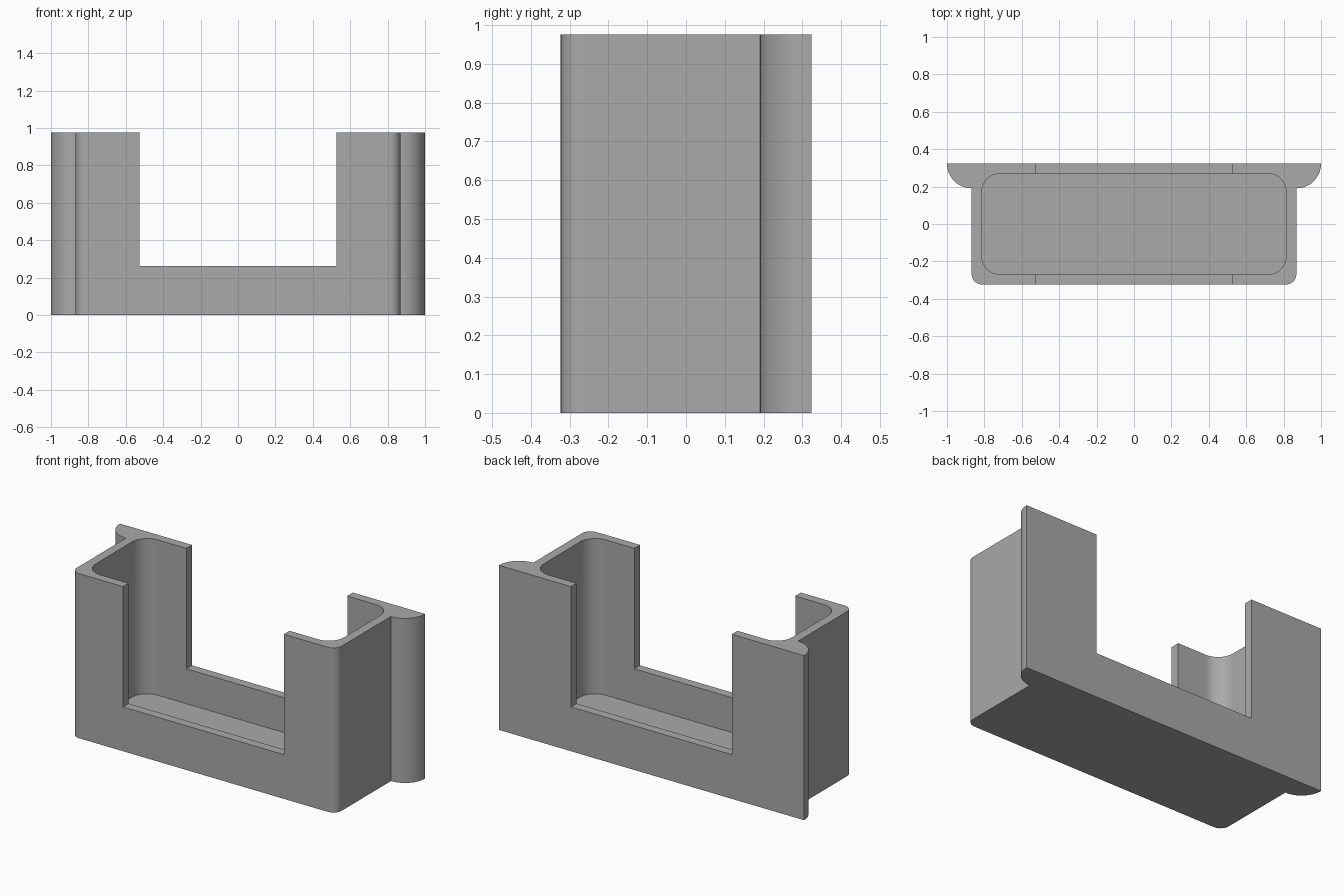
import bpy, bmesh
from math import sin, cos, radians

if "Cube" in bpy.data.objects:
    bpy.data.objects.remove(bpy.data.objects["Cube"])

HEIGHT, FLOOR = 0.975, 0.055
HALF_X, HALF_Y = 0.868, 0.323      # outer body
IN_X, IN_Y = 0.814, 0.27           # inner cavity
FLANGE = 0.132                     # flange reach and radius


def arc(cx, cy, r, a0, a1, n=12):
    angles = [radians(a0 + (a1 - a0) * i / n) for i in range(n + 1)]
    return [(cx + r * cos(a), cy + r * sin(a)) for a in angles]


def prism(name, outline, z0, z1):
    """Extrude a closed counter-clockwise xy outline from z0 to z1."""
    bm = bmesh.new()
    base = bm.faces.new([bm.verts.new((x, y, z0)) for x, y in outline])
    top = bmesh.ops.extrude_face_region(bm, geom=[base])["geom"]
    bmesh.ops.translate(bm, vec=(0, 0, z1 - z0),
                        verts=[g for g in top if isinstance(g, bmesh.types.BMVert)])
    bmesh.ops.recalc_face_normals(bm, faces=bm.faces)
    mesh = bpy.data.meshes.new(name)
    bm.to_mesh(mesh)
    bm.free()
    obj = bpy.data.objects.new(name, mesh)
    bpy.context.collection.objects.link(obj)
    return obj


# Body outline: rounded front corners, quarter-round flanges along the back
r = 0.055
right = arc(HALF_X - r, -HALF_Y + r, r, -90, 0)
right += arc(HALF_X, HALF_Y, FLANGE, -90, 0, 20)
left = [(-x, y) for x, y in reversed(right)]
holder = prism("holder_body", right + left, 0, HEIGHT)

# Rounded cavity above the floor
r = 0.1
right = (arc(IN_X - r, -IN_Y + r, r, -90, 0) + arc(IN_X - r, IN_Y - r, r, 0, 90))
left = [(-x, y) for x, y in reversed(right)]
cavity = prism("cavity_cutter", right + left, FLOOR, HEIGHT + 0.2)

# Wide notch through the front and back walls
notch = prism("notch_cutter", [(-0.527, -0.6), (0.527, -0.6), (0.527, 0.6), (-0.527, 0.6)],
              0.262, HEIGHT + 0.3)

bpy.context.view_layer.objects.active = holder
holder.select_set(True)
for cutter in (cavity, notch):
    mod = holder.modifiers.new("cut", 'BOOLEAN')
    mod.operation, mod.solver, mod.object = 'DIFFERENCE', 'EXACT', cutter
    bpy.ops.object.modifier_apply(modifier=mod.name)
    bpy.data.objects.remove(cutter)

# Plain grey finish
grey = bpy.data.materials.new("plain grey")
grey.diffuse_color = (0.4, 0.4, 0.4, 1)
grey.use_nodes = True
grey.node_tree.nodes["Principled BSDF"].inputs["Base Color"].default_value = grey.diffuse_color
holder.data.materials.clear()
holder.data.materials.append(grey)
bpy.ops.object.shade_smooth_by_angle(angle=radians(30))
